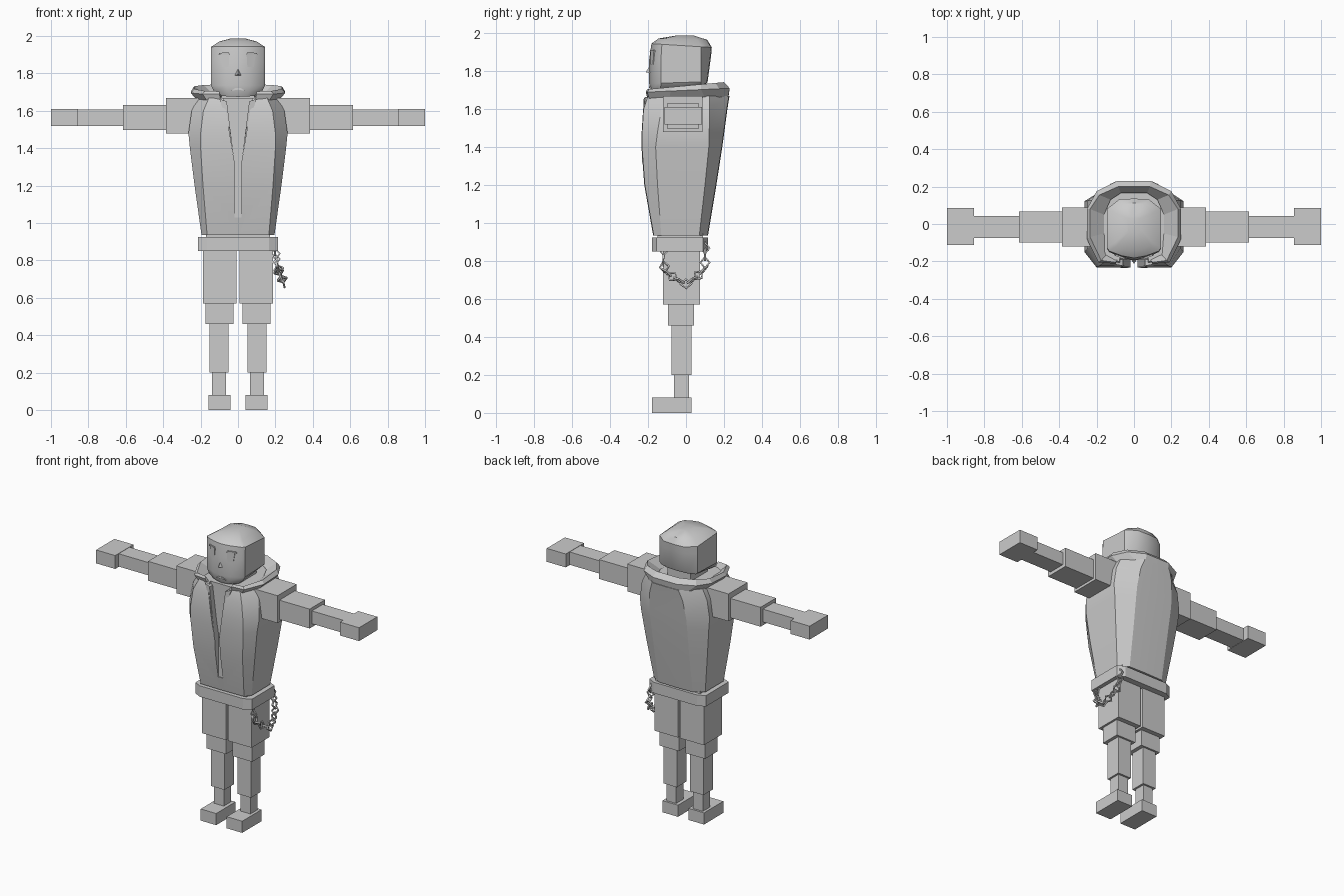
import bpy, bmesh, math
from mathutils import Vector, Matrix

if "Cube" in bpy.data.objects:
    bpy.data.objects.remove(bpy.data.objects["Cube"])

grey = bpy.data.materials.new("plain grey")
grey.diffuse_color = (0.6, 0.6, 0.6, 1)
grey.use_nodes = True
grey.node_tree.nodes["Principled BSDF"].inputs["Base Color"].default_value = grey.diffuse_color


def finish(name, bm, smooth=None):
    bmesh.ops.recalc_face_normals(bm, faces=bm.faces)
    me = bpy.data.meshes.new(name)
    bm.to_mesh(me)
    bm.free()
    ob = bpy.data.objects.new(name, me)
    bpy.context.collection.objects.link(ob)
    me.materials.append(grey)
    if smooth:
        bpy.ops.object.select_all(action='DESELECT')
        ob.select_set(True)
        bpy.context.view_layer.objects.active = ob
        bpy.ops.object.shade_smooth_by_angle(angle=math.radians(smooth))
    return ob


def box(name, x, y, z):
    bm = bmesh.new()
    bmesh.ops.create_cube(bm, size=1)
    for v in bm.verts:
        v.co = [r[0] if c < 0 else r[1] for c, r in zip(v.co, (x, y, z))]
    return finish(name, bm)


def loft(name, rings, closed=True, smooth=None):
    bm = bmesh.new()
    rows = [[bm.verts.new(p) for p in r] for r in rings]
    n = len(rows[0])
    for a, b in zip(rows, rows[1:]):
        for i in range(n):
            bm.faces.new((a[i], a[(i + 1) % n], b[(i + 1) % n], b[i]))
    if closed:
        bm.faces.new(rows[0])
        bm.faces.new(rows[-1])
    return finish(name, bm, smooth)


def section(zf, zb, half):
    """Mirror a half outline (front centre to back centre); z runs from zf to zb."""
    y0, y1 = half[0][1], half[-1][1]
    full = half + [(-x, y) for x, y in half[-2:0:-1]]
    return [(x, y, zf + (zb - zf) * (y - y0) / (y1 - y0)) for x, y in full]


def prism(name, pts, y0, y1):
    """Extrude an (x, z) outline along y; y0 and y1 are functions of x."""
    return loft(name, [[(x, y0(x), z) for x, z in pts],
                       [(x, y1(x), z) for x, z in pts]])


# Arms and legs: stepped boxes on both sides
for s, side in ((-1, "left"), (1, "right")):
    for part, x0, x1, y0, y1, z0, z1 in (
            ("upper_sleeve", .15, .385, -.12, .088, 1.48, 1.668),
            ("lower_sleeve", .385, .615, -.10, .068, 1.497, 1.63),
            ("forearm", .615, .86, -.075, .043, 1.52, 1.608),
            ("hand", .855, 1.0, -.113, .085, 1.518, 1.61),
            ("thigh", .008, .188, -.12, .074, .57, .86),
            ("knee", .024, .174, -.095, .042, .46, .575),
            ("shin", .05, .152, -.076, .029, .2, .535),
            ("ankle", .064, .139, -.063, .016, .07, .205),
            ("foot", .04, .158, -.18, .03, 0, .08)):
        box(f"{side}_{part}", sorted((s * x0, s * x1)), (y0, y1), (z0, z1))

# Hips and belt
box("hips", (-.17, .17), (-.15, .09), (.855, .945))
belt = [(0, -.18), (.165, -.18), (.215, -.155), (.215, .09), (.165, .115), (0, .115)]
loft("belt", [section(z, z, belt) for z in (.85, .925)])

# Jacket body
jacket_rows = (
    (.935, .165, -.17, .195, -.13, .07, .13, .113),
    (1.2, .187, -.217, .232, -.15, .1, .135, .157),
    (1.40, .2, -.232, .257, -.16, .12, .14, .188),
    (1.48, .2, -.231, .265, -.15, .122, .14, .199),
    (1.60, .185, -.224, .248, -.13, .125, .125, .215),
    (1.67, .155, -.2, .215, -.1, .125, .1, .226))
jacket = loft("jacket", [section(z, z, [(0, yf - .003), (xf, yf), (xs, sf), (xs, sb), (xb, yb), (0, yb + .003)])
                         for z, xf, yf, xs, sf, sb, xb, yb in jacket_rows], smooth=25)

# Front opening cut into the jacket
opening = [(-.018, 1.03), (.018, 1.03), (.018, 1.32), (.085, 1.72), (-.085, 1.72), (-.018, 1.32)]
cutter = prism("opening_cutter", opening, lambda x: -.4, lambda x: -.185)
cutter.hide_render = True
cutter.hide_set(True)
cut = jacket.modifiers.new("opening", 'BOOLEAN')
cut.object = cutter
cut.solver = 'EXACT'

# Lapels folded along the opening
for s, side in ((-1, "left"), (1, "right")):
    prism(f"{side}_lapel", [(s * .018, 1.32), (s * .045, 1.5), (s * .1, 1.665), (s * .06, 1.65)],
          lambda x: -.236 + abs(x) * .2, lambda x: -.19)

# Flared collar: foot, outer edge, top edge, inner wall; open at the front
foot = [(.09, -.2), (.16, -.19), (.215, -.09), (.215, .1), (.15, .19), (.09, .222), (0, .224)]
edge = [(.1, -.212), (.19, -.205), (.252, -.08), (.252, .08), (.2, .175), (.09, .23), (0, .23)]
top = [(.1, -.205), (.175, -.195), (.235, -.07), (.235, .08), (.185, .155), (.085, .2), (0, .2)]
inner = [(.085, -.19), (.145, -.16), (.16, -.05), (.16, .05), (.125, .13), (.07, .165), (0, .165)]
levels = ((foot, 1.645, 1.665), (edge, 1.69, 1.71), (top, 1.705, 1.745), (inner, 1.66, 1.69))
bm = bmesh.new()
rows = []
for outline, zf, zb in levels:
    full = outline + [(-x, y) for x, y in outline[-2::-1]]
    rows.append([bm.verts.new((x, y, zf + (zb - zf) * (y + .2) / .43)) for x, y in full])
for a, b in zip(rows, rows[1:] + rows[:1]):
    for i in range(len(a) - 1):
        bm.faces.new((a[i], a[i + 1], b[i + 1], b[i]))
for i in (0, -1):
    bm.faces.new([r[i] for r in rows])
finish("collar", bm)

# Neck and head
box("neck", (-.088, .088), (-.11, .075), (1.6, 1.76))
head_rows = (
    (1.675, 1.73, .08, -.155, -.175, .1, .05, .085),
    (1.70, 1.735, .115, -.152, -.187, .13, .08, .105),
    (1.735, 1.745, .132, -.15, -.194, .145, .08, .11),
    (1.86, 1.88, .132, -.15, -.194, .145, .08, .128),
    (1.945, 1.925, .132, -.145, -.182, .145, .08, .132),
    (1.972, 1.965, .09, -.115, -.145, .1, .06, .108))
head = []
for zf, zb, xf, yf, yc, xs, sb, yb in head_rows:
    head.append(section(zf, zb, [(0, yc), (xf * .5, (yc * 2 + yf) / 3), (xf, yf), (xs, yf + .018),
                                 (xs, sb), (xs * .55, yb), (0, yb + .004)]))
head.append(section(1.988, 1.988, [(0, -.05), (.012, -.05), (.03, -.045), (.035, -.03),
                                   (.035, .03), (.02, .04), (0, .04)]))
loft("head", head, smooth=35)


# Face details: thin plates following the curve of the face
def face_y(off):
    return lambda x: -.194 + abs(x) * .25 + max(0, abs(x) - .066) * .2 - off


for s, side in ((-1, "left"), (1, "right")):
    prism(f"{side}_eye", [(s * x, z) for x, z in ((.05, 1.835), (.085, 1.835), (.094, 1.9), (.046, 1.9))],
          face_y(.005), face_y(-.003))
    prism(f"{side}_eyelid", [(s * x, z) for x, z in ((.042, 1.9), (.105, 1.9), (.1, 1.91), (.05, 1.912))],
          face_y(.008), face_y(-.001))
prism("mouth", [(-.038, 1.707), (0, 1.713), (.038, 1.707), (.015, 1.722), (-.015, 1.722)],
      lambda x: -.196 + abs(x) * .2, lambda x: -.18)
bm = bmesh.new()
tip = bm.verts.new((0, -.212, 1.795))
base = [bm.verts.new(p) for p in ((-.02, -.186, 1.788), (.02, -.186, 1.788), (0, -.19, 1.83))]
for i in range(3):
    bm.faces.new((tip, base[i], base[(i + 1) % 3]))
bm.faces.new(base)
finish("nose", bm)

# Hanging chain of square links on the right hip
path = [Vector(p) for p in ((.195, -.115, .885), (.2, -.12, .80), (.215, -.11, .745), (.232, -.06, .71),
                            (.243, 0, .68), (.232, .055, .715), (.215, .1, .76), (.2, .1, .83), (.195, .1, .885))]


def along(t):
    f = t * (len(path) - 1)
    i = min(int(f), len(path) - 2)
    return path[i].lerp(path[i + 1], f - i)


bm = bmesh.new()
links = 13
for k in range(links):
    t = (k + .5) / links
    d = (along(t + .02) - along(t - .02)).normalized()
    side = Vector((1, 0, .25)) if k % 2 else d.cross(Vector((1, 0, .25)))
    side = (side - d * side.dot(d)).normalized()
    up = d.cross(side)
    rings = []
    for j in range(4):
        out = d * math.cos(j * math.pi / 2) * 1.1 + side * math.sin(j * math.pi / 2) * .9
        rings.append([bm.verts.new(along(t) + out * (.027 + a) + up * b)
                      for a, b in ((-.005, -.005), (.005, -.005), (.005, .005), (-.005, .005))])
    for j in range(4):
        a, b = rings[j], rings[(j + 1) % 4]
        for i in range(4):
            bm.faces.new((a[i], a[(i + 1) % 4], b[(i + 1) % 4], b[i]))
finish("hip_chain", bm)
